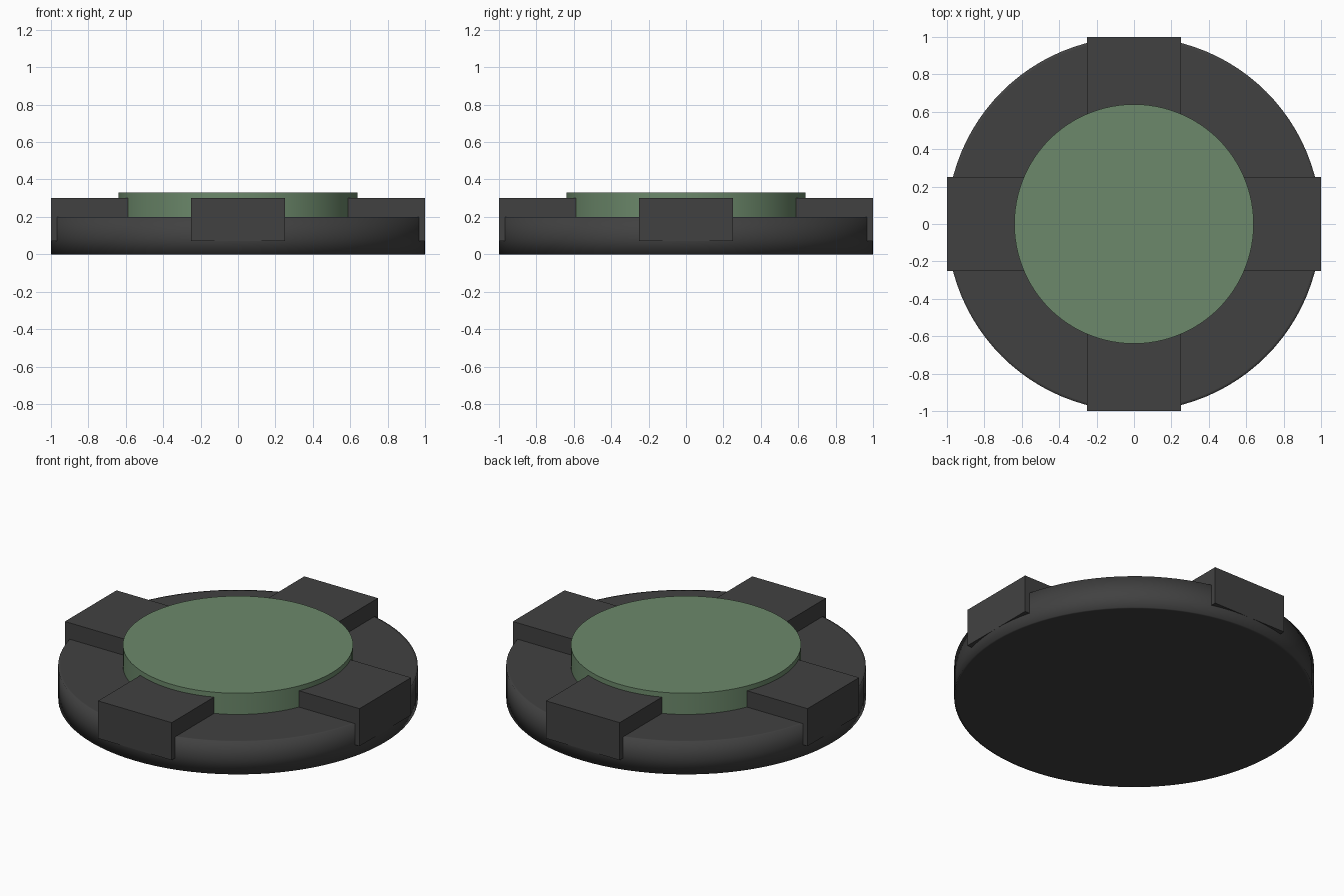
import bpy, bmesh, math
from mathutils import Matrix

if "Cube" in bpy.data.objects:
    bpy.data.objects.remove(bpy.data.objects["Cube"])


def material(name, rgb):
    m = bpy.data.materials.new(name)
    m.diffuse_color = (*rgb, 1.0)
    m.use_nodes = True
    m.node_tree.nodes["Principled BSDF"].inputs["Base Color"].default_value = m.diffuse_color
    return m


charcoal = material("charcoal", (0.053, 0.053, 0.053))
green = material("sage_green", (0.15, 0.25, 0.147))


def finish(name, bm, mat):
    bmesh.ops.recalc_face_normals(bm, faces=bm.faces)
    mesh = bpy.data.meshes.new(name)
    bm.to_mesh(mesh)
    bm.free()
    mesh.materials.append(mat)
    obj = bpy.data.objects.new(name, mesh)
    bpy.context.collection.objects.link(obj)
    return obj


def lathe(name, profile, mat, segments=96):
    """Spin an (r, z) profile that starts and ends on the axis."""
    bm = bmesh.new()
    verts = [bm.verts.new((r, 0, z)) for r, z in profile]
    edges = [bm.edges.new(pair) for pair in zip(verts, verts[1:])]
    bmesh.ops.spin(bm, geom=verts + edges, axis=(0, 0, 1), cent=(0, 0, 0),
                   steps=segments, angle=math.tau)
    bmesh.ops.remove_doubles(bm, verts=bm.verts, dist=1e-4)
    return finish(name, bm, mat)


# Base disc: softly shaded rim, flat top and bottom
base = lathe("base_disc", [(0, 0), (0.985, 0), (1, 0), (1, 0.09), (1, 0.2),
                           (0.985, 0.2), (0, 0.2)], charcoal)
base.data.polygons.foreach_set("use_smooth", [True] * len(base.data.polygons))

# Raised centre pad: round wall with a crisp top edge
pad = lathe("centre_pad", [(0, 0.19), (0.64, 0.19), (0.64, 0.33), (0, 0.33)], green)
bpy.context.view_layer.objects.active = pad
pad.select_set(True)
bpy.ops.object.shade_smooth_by_angle(angle=math.radians(30))

# Four lugs clamped over the rim
for i, side in enumerate(("right", "back", "left", "front")):
    bm = bmesh.new()
    bmesh.ops.create_cube(bm, size=1, matrix=Matrix.Rotation(i * math.pi / 2, 4, "Z")
                          @ Matrix.Translation((0.775, 0, 0.185))
                          @ Matrix.Diagonal((0.45, 0.5, 0.23, 1)))
    finish(side + "_lug", bm, charcoal)
